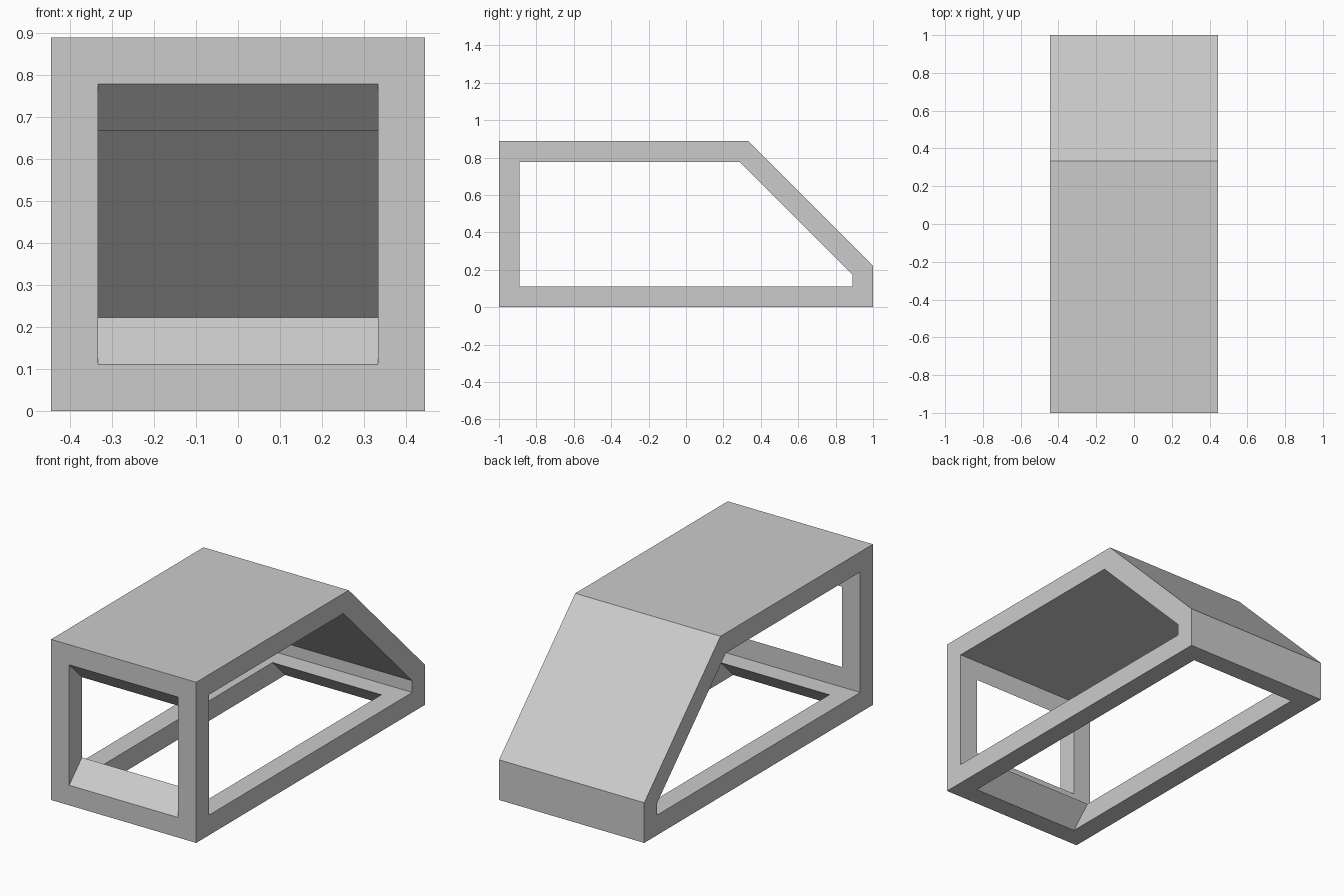
import bpy, bmesh

if "Cube" in bpy.data.objects:
    bpy.data.objects.remove(bpy.data.objects["Cube"])

U = 1 / 9          # bar thickness
W = 4 * U          # half width

# Side profile (y, z): outer outline and its inward offset
outer = [(-1, 0), (1, 0), (1, 2 * U), (3 * U, 8 * U), (-1, 8 * U)]
inner = [(-8 * U, U), (8 * U, U), (8 * U, 0.176), (0.287, 7 * U), (-8 * U, 7 * U)]
n = len(outer)

bm = bmesh.new()


def ring(x, pts):
    return [bm.verts.new((x, y, z)) for y, z in pts]


def strips(a, b):
    """Quads joining two closed loops, one per profile segment."""
    return [bm.faces.new((a[i], a[(i + 1) % n], b[(i + 1) % n], b[i])) for i in range(n)]


# Thick band: outer skin, inner skin and the two side frames
out_l, out_r = ring(-W, outer), ring(W, outer)
in_l, in_r = ring(-W, inner), ring(W, inner)
outer_faces = strips(out_l, out_r)
inner_faces = strips(in_r, in_l)
strips(out_l, in_l)
strips(out_r, in_r)
bm.normal_update()

# Floor (segment 0) and front (last segment) openings, with sloping reveals
for k in (0, n - 1):
    fo, fi = outer_faces[k], inner_faces[k]
    bmesh.ops.inset_individual(bm, faces=[fo, fi], thickness=U, use_even_offset=True)
    a = list(fo.verts)
    b = [min(fi.verts, key=lambda v: (v.co - p.co).length) for p in a]
    bmesh.ops.delete(bm, geom=[fo, fi], context='FACES_ONLY')
    for i in range(4):
        j = (i + 1) % 4
        for p, q in ((a[i], a[j]), (b[i], b[j])):
            if not bm.edges.get((p, q)):
                bm.edges.new((p, q))
        bm.faces.new((a[i], a[j], b[j], b[i]))

bmesh.ops.recalc_face_normals(bm, faces=bm.faces[:])

mesh = bpy.data.meshes.new("sloped_frame_housing")
bm.to_mesh(mesh)
bm.free()
obj = bpy.data.objects.new("sloped_frame_housing", mesh)
bpy.context.collection.objects.link(obj)
